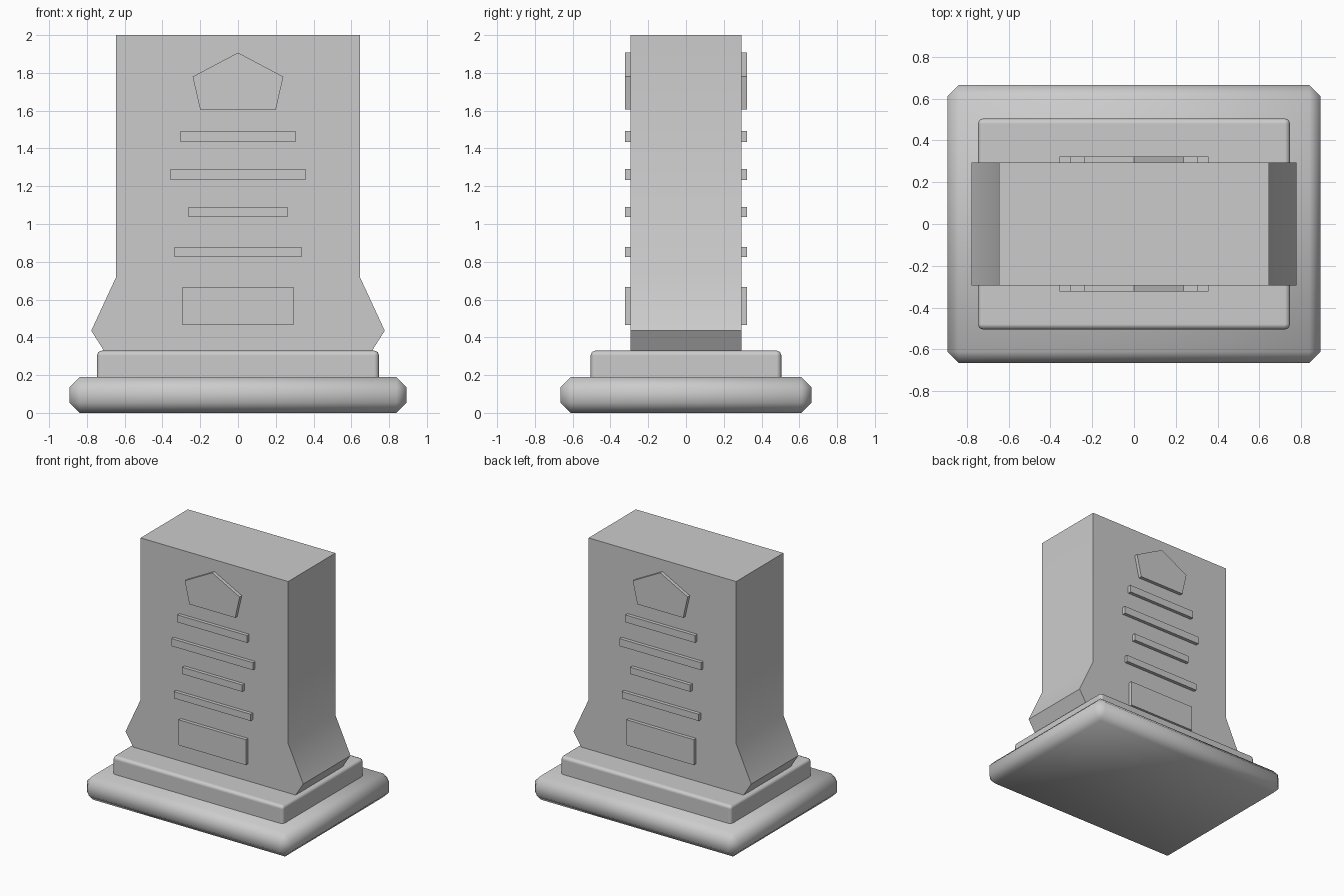
import bpy, math

if "Cube" in bpy.data.objects:
    bpy.data.objects.remove(bpy.data.objects["Cube"])


def prism(name, profile, y0, y1, angle=30):
    """Extrude an x-z outline (counter-clockwise seen from the front) from y0 to y1."""
    n = len(profile)
    verts = [(x, y, z) for y in (y0, y1) for x, z in profile]
    faces = [tuple(range(n)), tuple(reversed(range(n, 2 * n)))]
    faces += [((i + 1) % n, i, n + i, n + (i + 1) % n) for i in range(n)]
    mesh = bpy.data.meshes.new(name)
    mesh.from_pydata(verts, [], faces)
    obj = bpy.data.objects.new(name, mesh)
    bpy.context.collection.objects.link(obj)
    smooth(obj, angle)
    return obj


def smooth(obj, angle):
    bpy.ops.object.select_all(action='DESELECT')
    obj.select_set(True)
    bpy.context.view_layer.objects.active = obj
    bpy.ops.object.shade_smooth_by_angle(angle=math.radians(angle))


def rect(half, z0, z1):
    return [(-half, z0), (half, z0), (half, z1), (-half, z1)]


def bevel(obj, width, segments, harden):
    mod = obj.modifiers.new("bevel", 'BEVEL')
    mod.width = width
    mod.segments = segments
    mod.harden_normals = harden
    bpy.context.view_layer.objects.active = obj
    bpy.ops.object.modifier_apply(modifier=mod.name)


# Wide plinth, chamfered and softly shaded
plinth = prism("plinth", rect(0.893, 0, 0.19), -0.665, 0.665, 180)
bevel(plinth, 0.054, 1, False)

# Upper step with a fine rounded edge
step = prism("upper_step", rect(0.747, 0.15, 0.33), -0.505, 0.505, 180)
bevel(step, 0.026, 2, True)

# Slab with flared foot
right = [(0.71, 0.33), (0.777, 0.435), (0.645, 0.72), (0.645, 2.0)]
left = [(-x, z) for x, z in reversed(right)]
prism("slab", right + left, -0.295, 0.295)

# Raised ornaments, same on front and back
ornaments = {
    "pentagon": [(-0.2, 1.605), (0.2, 1.605), (0.24, 1.78), (0, 1.907), (-0.24, 1.78)],
    "bar_1": rect(0.304, 1.435, 1.493),
    "bar_2": rect(0.357, 1.233, 1.292),
    "bar_3": rect(0.262, 1.037, 1.091),
    "bar_4": rect(0.336, 0.826, 0.879),
    "plaque": rect(0.294, 0.466, 0.667),
}
for name, outline in ornaments.items():
    prism("front_" + name, outline, -0.322, -0.28)
    prism("back_" + name, outline, 0.28, 0.322)
